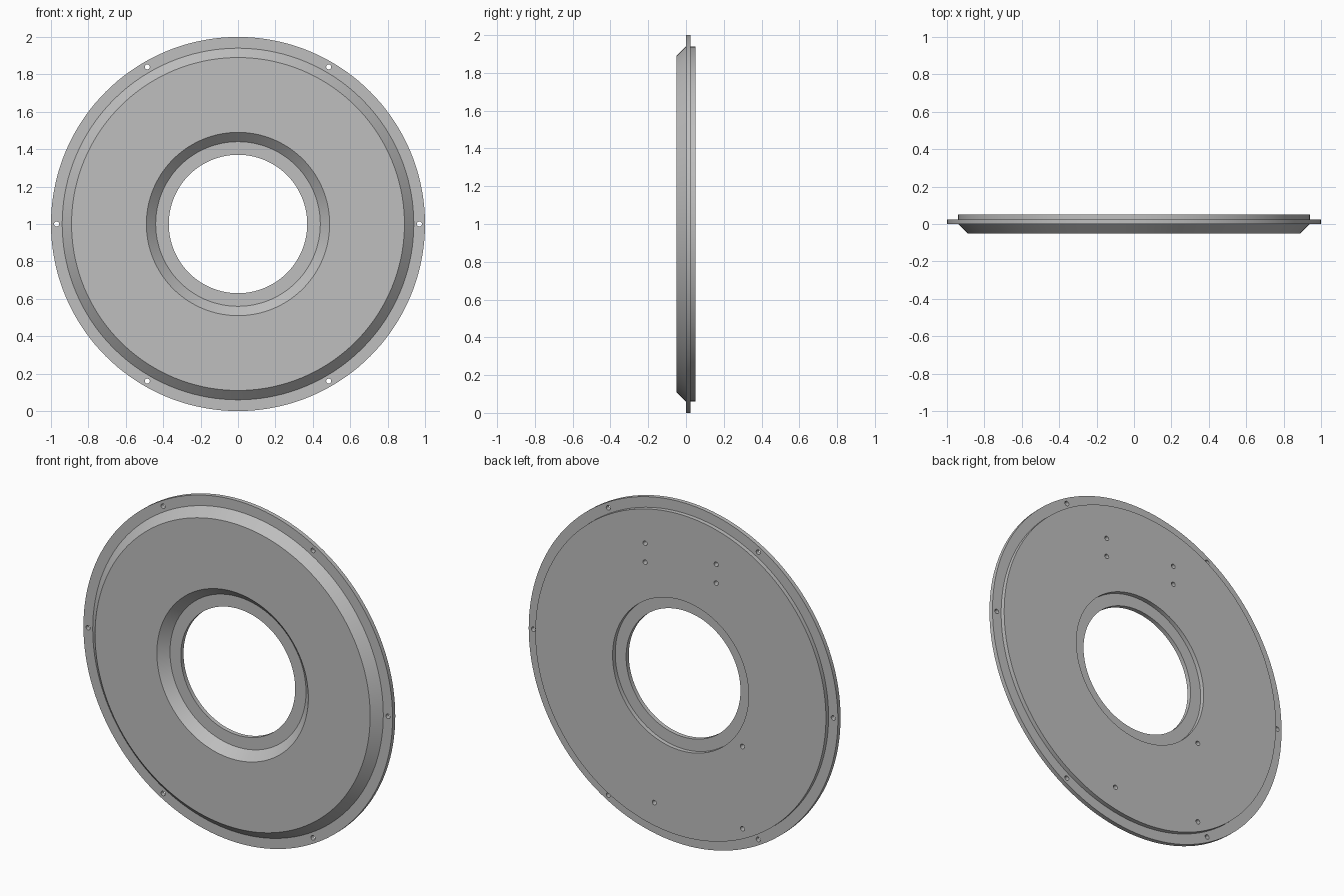
import bpy, bmesh
from math import pi, cos, sin, radians
from mathutils import Matrix, Vector

if "Cube" in bpy.data.objects:
    bpy.data.objects.remove(bpy.data.objects["Cube"])

CENTRE = Vector((0, 0, 1))
FRONT, BACK = -0.05, 0.05          # faces of the thick body
LIP_FRONT, LIP_BACK = 0.0, 0.025   # faces of the thin flanges
HOLE_RADIUS = 0.0135

grey = bpy.data.materials.new("light grey metal")
grey.use_nodes = True
colour = (0.52, 0.52, 0.52, 1)
grey.diffuse_color = colour
grey.node_tree.nodes["Principled BSDF"].inputs["Base Color"].default_value = colour


def make_object(name, bm):
    bmesh.ops.recalc_face_normals(bm, faces=bm.faces)
    mesh = bpy.data.meshes.new(name)
    bm.to_mesh(mesh)
    bm.free()
    mesh.materials.append(grey)
    obj = bpy.data.objects.new(name, mesh)
    bpy.context.collection.objects.link(obj)
    return obj


def drill(bm, x, z, y0, y1):
    """Add a cylinder along y to the cutter mesh."""
    place = Matrix.Translation((x, (y0 + y1) / 2, CENTRE.z + z)) @ Matrix.Rotation(pi / 2, 4, "X")
    bmesh.ops.create_cone(bm, cap_ends=True, segments=24, radius1=HOLE_RADIUS,
                          radius2=HOLE_RADIUS, depth=y1 - y0, matrix=place)


# Flanged ring: closed (radius, y) cross-section turned about the y axis
section = [
    (0.37, LIP_FRONT), (0.44, LIP_FRONT), (0.49, FRONT), (0.89, FRONT),
    (0.94, LIP_FRONT), (1.0, LIP_FRONT), (1.0, LIP_BACK), (0.94, LIP_BACK),
    (0.94, BACK), (0.44, BACK), (0.44, LIP_BACK), (0.37, LIP_BACK),
]
bm = bmesh.new()
verts = [bm.verts.new((r, y, CENTRE.z)) for r, y in section]
edges = [bm.edges.new((v, verts[i - 1])) for i, v in enumerate(verts)]
bmesh.ops.spin(bm, geom=verts + edges, cent=CENTRE, axis=(0, 1, 0),
               angle=2 * pi, steps=144, use_merge=False)
bmesh.ops.remove_doubles(bm, verts=bm.verts, dist=1e-4)
ring = make_object("flanged_ring", bm)

# Holes: six through the outer flange, seven blind ones in the back face
bm = bmesh.new()
for k in range(6):
    a = radians(60 * k)
    drill(bm, 0.97 * cos(a), 0.97 * sin(a), -0.03, 0.06)
back_holes = [(side * 0.23, z) for side in (-1, 1) for z in (0.60, 0.71)]
back_holes += [(-0.40, -0.31), (-0.40, -0.79), (0.17, -0.79)]
for x, z in back_holes:
    drill(bm, x, z, BACK - 0.06, BACK + 0.03)
cutter = make_object("hole_cutter", bm)
cutter.hide_render = True

cut = ring.modifiers.new("holes", "BOOLEAN")
cut.operation = "DIFFERENCE"
cut.solver = "EXACT"
cut.object = cutter

bpy.ops.object.select_all(action="DESELECT")
ring.select_set(True)
bpy.context.view_layer.objects.active = ring
bpy.ops.object.modifier_apply(modifier=cut.name)
bpy.data.objects.remove(cutter)
bpy.ops.object.shade_smooth_by_angle(angle=radians(30))
